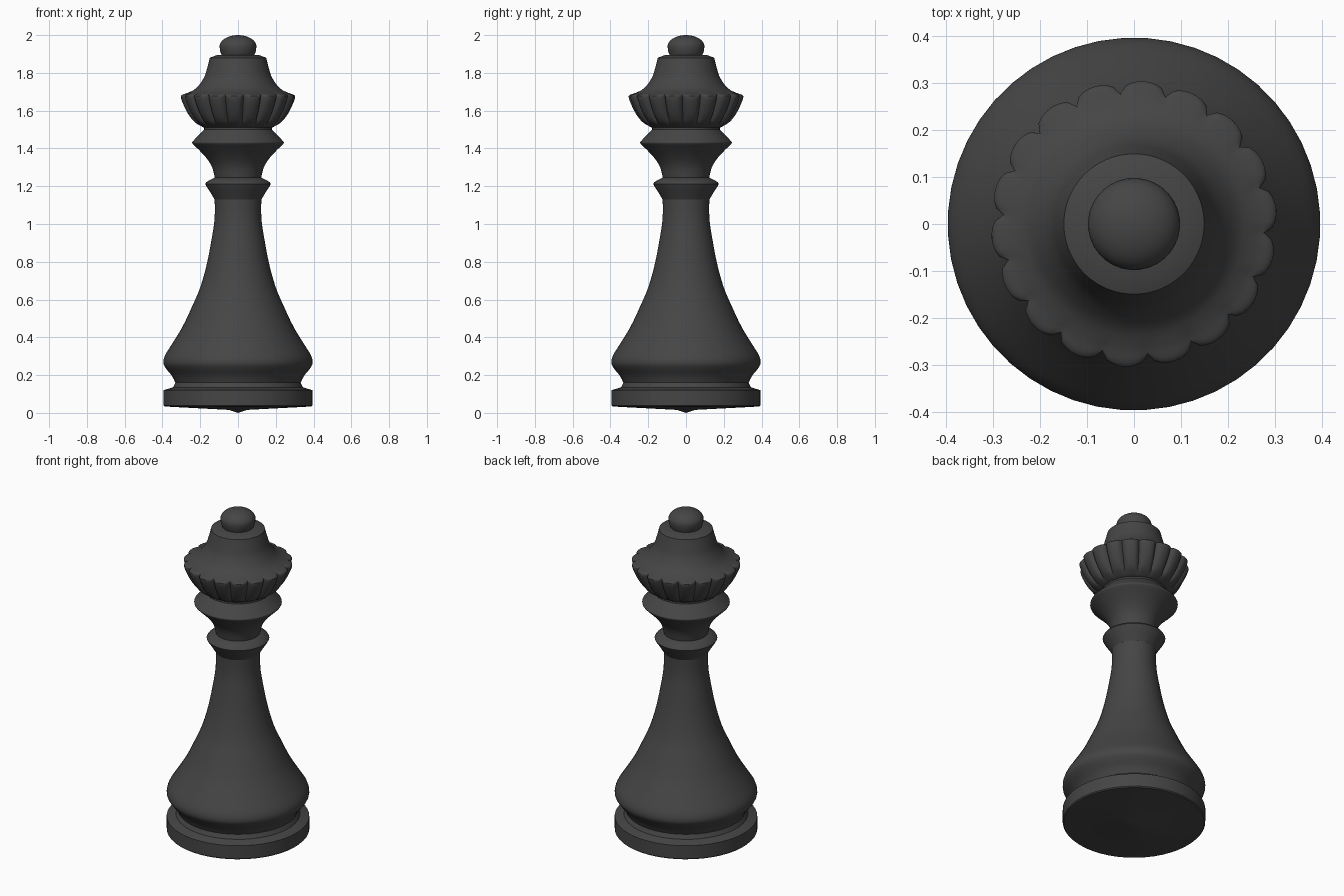
import bpy, bmesh, math

if "Cube" in bpy.data.objects:
    bpy.data.objects.remove(bpy.data.objects["Cube"])

FLUTES = 18
PHASE = math.radians(-4)      # angle of one groove between flutes

dark = bpy.data.materials.new("dark_grey")
dark.diffuse_color = (0.06, 0.06, 0.06, 1)
dark.use_nodes = True
dark.node_tree.nodes["Principled BSDF"].inputs["Base Color"].default_value = dark.diffuse_color


def smooth_path(pts, steps=3):
    """Catmull-Rom curve through (radius, z) points."""
    p = [pts[0]] + pts + [pts[-1]]
    out = []
    for i in range(1, len(p) - 2):
        for s in range(steps):
            t = s / steps
            out.append(tuple(
                0.5 * (2 * b + (c - a) * t + (2 * a - 5 * b + 4 * c - d) * t * t
                       + (3 * b - a - 3 * c + d) * t ** 3)
                for a, b, c, d in zip(*p[i - 1:i + 3])))
    return out + [pts[-1]]


def lathe(name, profile, segments, groove=None):
    """Turn a (radius, z) profile around z; radius 0 makes a pole."""
    bm = bmesh.new()
    rings = []
    for r, z in profile:
        if r < 1e-5:
            rings.append([bm.verts.new((0, 0, z))])
            continue
        ring = []
        for i in range(segments):
            a = PHASE + 2 * math.pi * i / segments
            k = r * (1 - groove(a - PHASE, z)) if groove else r
            ring.append(bm.verts.new((k * math.cos(a), k * math.sin(a), z)))
        rings.append(ring)
    for lo, hi in zip(rings, rings[1:]):
        for i in range(segments):
            j = (i + 1) % segments
            quad = [lo[i % len(lo)], lo[j % len(lo)], hi[j % len(hi)], hi[i % len(hi)]]
            bm.faces.new(list(dict.fromkeys(quad)))
    for ring in (rings[0], rings[-1]):
        if len(ring) > 2:
            bm.faces.new(ring)
    bmesh.ops.recalc_face_normals(bm, faces=bm.faces[:])
    mesh = bpy.data.meshes.new(name)
    bm.to_mesh(mesh)
    bm.free()
    mesh.materials.append(dark)
    obj = bpy.data.objects.new(name, mesh)
    bpy.context.collection.objects.link(obj)
    bpy.ops.object.select_all(action='DESELECT')
    obj.select_set(True)
    bpy.context.view_layer.objects.active = obj
    bpy.ops.object.shade_smooth_by_angle(angle=math.radians(35))
    return obj


def flute_groove(a, z):
    """Rounded lobes meeting in sharp grooves, fading out at both ends."""
    u = (a * FLUTES / (2 * math.pi)) % 1.0
    notch = 1 - math.sqrt(max(0.0, 1 - (2 * u - 1) ** 2))
    fade = min(1, max(0, (z - 1.51) / 0.05)) * min(1, max(0, (1.70 - z) / 0.025))
    return 0.10 * notch * fade


# Foot disc with a slightly pointed underside
lathe("foot", [(0, 0), (0.05, 0.016), (0.39, 0.034), (0.396, 0.04), (0.396, 0.12),
               (0.345, 0.135), (0.33, 0.165), (0, 0.165)], 48)

# Flared body
body = smooth_path([(0.33, 0.155), (0.35, 0.195), (0.382, 0.235), (0.396, 0.265),
                    (0.387, 0.305), (0.35, 0.365), (0.295, 0.455), (0.245, 0.56),
                    (0.2, 0.665), (0.165, 0.79), (0.14, 0.92), (0.124, 1.03),
                    (0.124, 1.14)])
lathe("body", [(0, 0.155)] + body + [(0, 1.14)], 48)

# Lower collar
lathe("lower_collar", [(0, 1.13), (0.124, 1.13), (0.145, 1.165), (0.168, 1.2), (0.174, 1.212),
                       (0.168, 1.222), (0.122, 1.247), (0, 1.247)], 48)

# Neck flaring up to the upper collar
neck = smooth_path([(0.122, 1.24), (0.137, 1.3), (0.168, 1.35), (0.21, 1.395), (0.238, 1.422),
                    (0.243, 1.433), (0.232, 1.446), (0.18, 1.5)])
lathe("neck", [(0, 1.24)] + neck + [(0.18, 1.52), (0, 1.52)], 48)

# Fluted crown
crown = smooth_path([(0.18, 1.51), (0.225, 1.535), (0.257, 1.57), (0.285, 1.62),
                     (0.304, 1.67), (0.295, 1.685), (0.265, 1.695), (0.22, 1.72),
                     (0.18, 1.775), (0.162, 1.83), (0.149, 1.88)])
lathe("crown", [(0, 1.51)] + crown + [(0.11, 1.895), (0, 1.895)], FLUTES * 8, flute_groove)

# Ball finial
ball = [(0.085, 1.89), (0.095, 1.915)] + [
    (0.098 * math.cos(t), 1.94 + 0.06 * math.sin(t))
    for t in (math.pi / 2 * i / 8 for i in range(8))] + [(0, 2.0)]
lathe("finial", [(0, 1.89)] + ball, 32)
